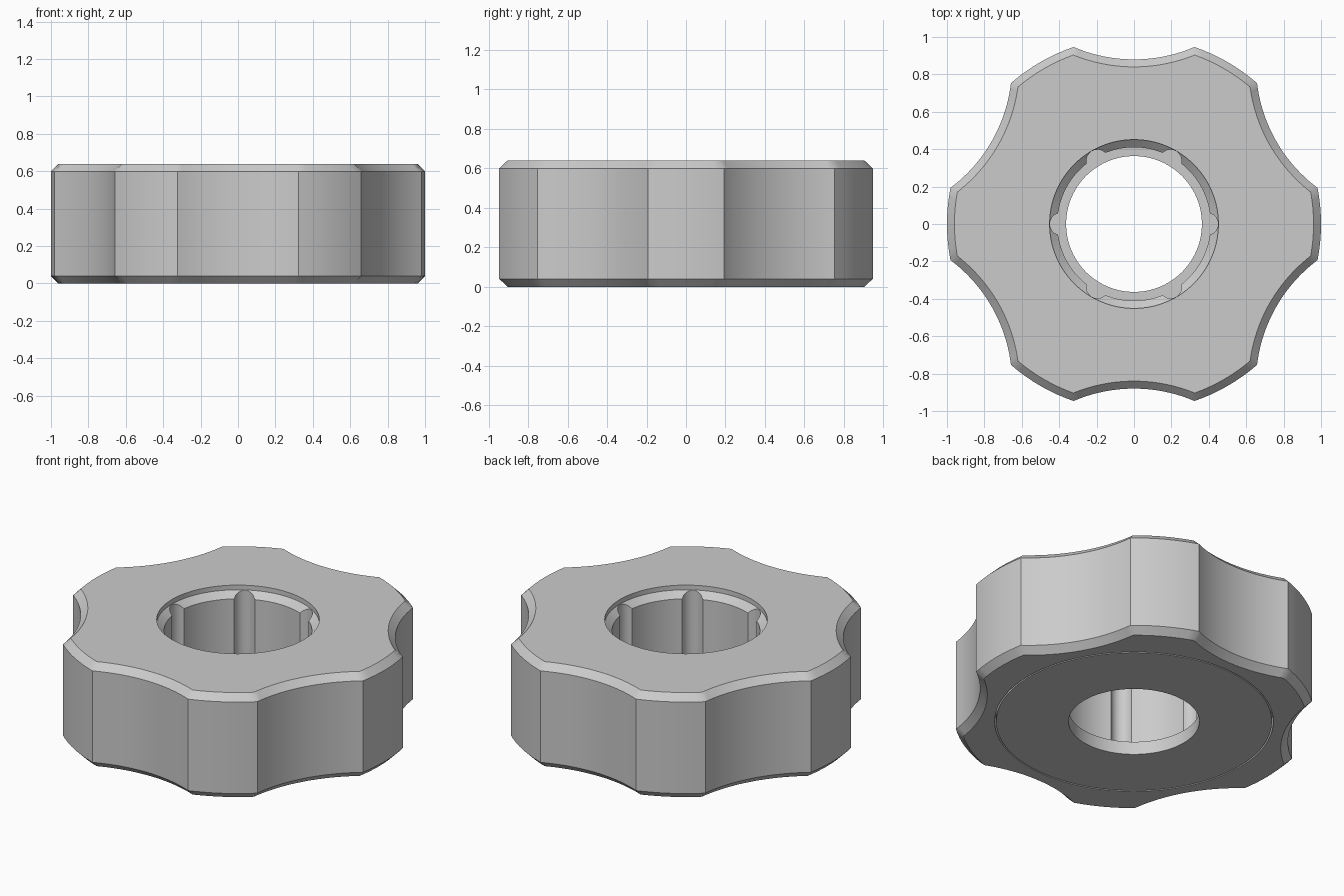
import bpy, bmesh, math

if "Cube" in bpy.data.objects:
    bpy.data.objects.remove(bpy.data.objects["Cube"])

grey = bpy.data.materials.new("grey plastic")
grey.diffuse_color = (0.6, 0.6, 0.6, 1)
grey.use_nodes = True
grey.node_tree.nodes["Principled BSDF"].inputs["Base Color"].default_value = grey.diffuse_color

LOBE, GAP = 8, 24          # segments across a lobe / between lobes, per sixth


def sixfold(sector):
    """Repeat one 60 degree run of (radius, angle) points around the axis."""
    return [(r * math.cos(a + k * math.pi / 3), r * math.sin(a + k * math.pi / 3))
            for k in range(6) for r, a in sector]


def circle(r, half=math.radians(9)):
    pts = [(r, -half + 2 * half * i / LOBE) for i in range(LOBE)]
    span = math.pi / 3 - 2 * half
    return sixfold(pts + [(r, half + span * i / GAP) for i in range(GAP)])


def outline(inset):
    """Round lobes joined by concave finger scallops."""
    r, R, d = 1 - inset, 0.82 + inset, 1.70
    a = math.acos((r * r + d * d - R * R) / (2 * r * d))
    half = math.pi / 6 - a
    pts = [(r, -half + 2 * half * i / LOBE) for i in range(LOBE)]
    b = math.asin(r * math.sin(a) / R)
    for i in range(GAP):
        t = -b + 2 * b * i / GAP
        x, y = d - R * math.cos(t), R * math.sin(t)
        pts.append((math.hypot(x, y), math.pi / 6 + math.atan2(y, x)))
    return sixfold(pts)


def splined(r=0.41, c=0.39, g=0.06):
    """Bore with six round grooves."""
    half = math.acos((r * r + c * c - g * g) / (2 * r * c))
    b = math.atan2(r * math.sin(half), r * math.cos(half) - c)
    pts = []
    for i in range(LOBE):
        t = -b + 2 * b * i / LOBE
        x, y = c + g * math.cos(t), g * math.sin(t)
        pts.append((math.hypot(x, y), math.atan2(y, x)))
    span = math.pi / 3 - 2 * half
    return sixfold(pts + [(r, half + span * i / GAP) for i in range(GAP)])


def flat(points, z):
    return [(x, y, z) for x, y in points]


def ring_solid(name, loops):
    """Join matching loops into a closed ring-shaped solid."""
    bm = bmesh.new()
    rows = [[bm.verts.new(p) for p in loop] for loop in loops]
    n = len(rows[0])
    for j, low in enumerate(rows):
        high = rows[(j + 1) % len(rows)]
        for i in range(n):
            k = (i + 1) % n
            bm.faces.new((low[i], low[k], high[k], high[i]))
    bmesh.ops.recalc_face_normals(bm, faces=bm.faces)
    mesh = bpy.data.meshes.new(name)
    bm.to_mesh(mesh)
    bm.free()
    mesh.materials.append(grey)
    obj = bpy.data.objects.new(name, mesh)
    bpy.context.collection.objects.link(obj)
    bpy.ops.object.select_all(action='DESELECT')
    obj.select_set(True)
    bpy.context.view_layer.objects.active = obj
    bpy.ops.object.shade_smooth_by_angle(angle=math.radians(30))


# Knob body: chamfered lobes, countersunk grooved bore, recess underneath
bore = splined()
bore_top = [(x, y, 0.575 + (math.hypot(x, y) - 0.41) * 0.875) for x, y in bore]
ring_solid("knob_body", [
    flat(outline(0.04), 0), flat(outline(0), 0.04),
    flat(outline(0), 0.6), flat(outline(0.04), 0.64),
    flat(circle(0.451), 0.64), flat(circle(0.451), 0.611),
    bore_top, flat(bore, 0.08),
    flat(circle(0.773), 0.08), flat(circle(0.773), 0)])

# Base plate: washer set into the recess
ring_solid("base_plate", [
    flat(circle(0.363), 0), flat(circle(0.765), 0),
    flat(circle(0.765), 0.08), flat(circle(0.363), 0.08)])
